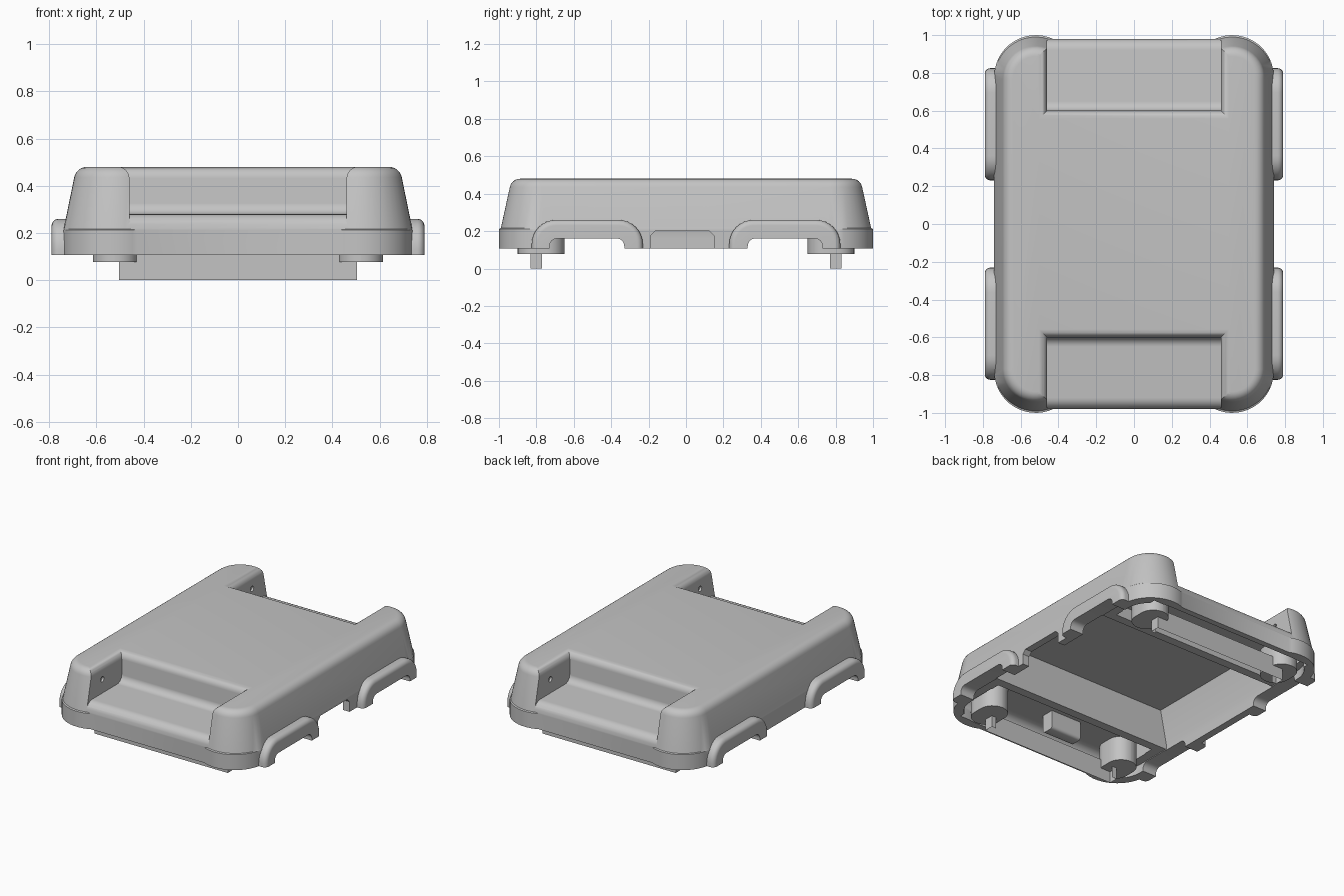
import bpy, bmesh
from math import sin, cos, pi

cube = bpy.data.objects.get("Cube")
if cube:
    bpy.data.objects.remove(cube, do_unlink=True)

grey = bpy.data.materials.new("plain_grey")
grey.use_nodes = True
TONE = (0.55, 0.55, 0.55, 1)
grey.diffuse_color = TONE
for node in grey.node_tree.nodes:
    if node.type == 'BSDF_PRINCIPLED':
        node.inputs["Base Color"].default_value = TONE


def outline(hx, hy, r, n=8, spread=0):
    """Rounded rectangle; spread carries the corner arcs past the ends as bulges."""
    pts = []
    for q, (sx, sy) in enumerate([(1, 1), (-1, 1), (-1, -1), (1, -1)]):
        start = q * pi / 2 - spread * (q % 2)
        for k in range(n + 1):
            a = start + k / n * (pi / 2 + spread)
            pts.append((sx * (hx - r) + r * cos(a), sy * (hy - r) + r * sin(a)))
    return pts


def arc(cx, cy, r, start, end, n=6):
    angles = [(start + (end - start) * k / n) * pi / 180 for k in range(n + 1)]
    return [(cx + r * cos(a), cy + r * sin(a)) for a in angles]


def finish(name, bm):
    me = bpy.data.meshes.new(name)
    bm.to_mesh(me)
    bm.free()
    ob = bpy.data.objects.new(name, me)
    bpy.context.collection.objects.link(ob)
    return ob


def loft(name, rings):
    """Closed solid through rings of equal point count."""
    bm = bmesh.new()
    rows = [[bm.verts.new(p) for p in ring] for ring in rings]
    n = len(rows[0])
    for a, b in zip(rows, rows[1:]):
        for i in range(n):
            j = (i + 1) % n
            bm.faces.new((a[i], a[j], b[j], b[i]))
    bm.faces.new(rows[0][::-1])
    bm.faces.new(rows[-1])
    bmesh.ops.recalc_face_normals(bm, faces=bm.faces)
    return finish(name, bm)


def rect(x0, x1, y0, y1, z):
    return [(x0, y0, z), (x1, y0, z), (x1, y1, z), (x0, y1, z)]


def box(name, x0, x1, y0, y1, z0, z1):
    return loft(name, [rect(x0, x1, y0, y1, z0), rect(x0, x1, y0, y1, z1)])


def prism(name, profile, x0, x1, s=1):
    """Extrude a (y, z) profile along x; s mirrors it front to back."""
    return loft(name, [[(x, s * y, z) for y, z in profile] for x in (x0, x1)])


def activate(ob):
    bpy.ops.object.select_all(action='DESELECT')
    ob.select_set(True)
    bpy.context.view_layer.objects.active = ob


def combine(ob, tool, operation='DIFFERENCE'):
    activate(ob)
    mod = ob.modifiers.new("combine", 'BOOLEAN')
    mod.operation, mod.solver, mod.object = operation, 'EXACT', tool
    bpy.ops.object.modifier_apply(modifier=mod.name)
    bpy.data.objects.remove(tool, do_unlink=True)


def dress(ob):
    ob.data.materials.clear()
    ob.data.materials.append(grey)
    activate(ob)
    bpy.ops.object.shade_smooth_by_angle(angle=0.6)


# Body shell: corner bumpers, a small ledge, tapered walls and a soft top edge
levels = [(0.22, 0.05, 0.78), (0.22, 0.212, 0.78), (0.219, 0.216, 0.771)]
levels += [(r, z, 0.768) for r, z in arc(0.12, 0.425, 0.055, 11.5, 90)]
shell = loft("body_shell", [[(x, y, z) for x, y in outline(0.52 + r, cy + r, r, 14, 0.48)]
                            for r, z, cy in levels])

for s in (-1, 1):
    # End recess, flared at the rim
    steps = [(0, 0.25)] + [(0.05 - e, z) for e, z in arc(0, 0.431, 0.05, 0, 90)] + [(0.05, 0.6)]
    combine(shell, loft("recess", [rect(-0.46 - e, 0.46 + e, s * (0.6 - e), s * 1.3, z)
                                   for e, z in steps]))
    # Nose: filleted shelf with a rounded front lip
    shelf = [(0.55, 0), (0.98, 0)] + arc(0.92, 0.22, 0.06, 0, 90)
    shelf += arc(0.6495, 0.33, 0.05, 270, 180) + [(0.55, 0.33)]
    combine(shell, prism("nose", shelf, -0.52, 0.52, s), 'UNION')

# Wheel-arch flares with rounded outer edges
for sx in (-1, 1):
    for sy in (-1, 1):
        steps = [(0.6, 0)] + [(x, 0.03 - d) for d, x in arc(0, 0.76, 0.03, 0, 90)]
        flare = loft("flare", [[(sx * x, sy * 0.528 + y, 0.11 + z)
                                for y, z in outline(0.297 - d, 0.15 - d, 0.13 - d)]
                               for x, d in steps])
        combine(shell, flare, 'UNION')
combine(shell, box("trim", -2, 2, -2, 2, -1, 0.106))

# Hollow underside: rim, centre bay, end bays and corner towers
combine(shell, loft("rim", [[(x, y, z) for x, y in outline(0.685, 0.94, 0.18)]
                            for z in (0, 0.165)]))
combine(shell, loft("bay", [rect(-w, w, -d, d, z)
                            for w, d, z in ((0.69, 0.51, 0), (0.69, 0.51, 0.2), (0.635, 0.5, 0.42))]))
end_bay = [(0.57, 0), (0.935, 0)] + arc(0.875, 0.185, 0.06, 0, 90) + [(0.57, 0.245)]
for s in (-1, 1):
    combine(shell, prism("end_bay", end_bay, -0.62, 0.62, s))
    for sx in (-1, 1):
        combine(shell, box("tower", sx * 0.49, sx * 0.625, s * 0.63, s * 0.865, 0, 0.41))
        # Wheel openings through the skirt
        combine(shell, loft("opening", [[(sx * x, s * 0.53 + y, 0.06 + z)
                                         for y, z in outline(0.2, 0.1, 0.04)]
                                        for x in (0.5, 0.9)]))
    # Pin holes in the tower sides
    hole = [(s * 0.81 + y, 0.375 + z) for y, z in outline(0.018, 0.018, 0.0179, 3)]
    combine(shell, prism("pin_hole", hole, -0.55, 0.55))

# Notch in the left skirt
notch = [(-0.19, 0), (0.15, 0), (0.15, 0.175), (0.125, 0.2), (-0.165, 0.2), (-0.19, 0.175)]
combine(shell, prism("notch", notch, 0.6, 0.9))
dress(shell)

# Mounting posts, kept clear of the recesses, and open-backed axle bars
for s, end in ((-1, "front"), (1, "back")):
    for sx, side in ((-1, "right"), (1, "left")):
        post = loft(f"{end}_{side}_post", [[(sx * 0.52 + x, s * 0.775 + y, z)
                                            for x, y in outline(0.095, 0.125, 0.094)]
                                           for z in (0.078, 0.42)])
        combine(post, box("clearance", sx * 0.3, sx * 0.475, s * 0.5, s, 0.255, 0.6))
        dress(post)
    bm = bmesh.new()
    path = [(-0.47, 0.77), (-0.505, 0.77), (-0.505, 0.832),
            (0.505, 0.832), (0.505, 0.77), (0.47, 0.77)]
    low, high = [[bm.verts.new((x, s * y, z)) for x, y in path] for z in (0, 0.14)]
    for i in range(5):
        quad = (low[i], low[i + 1], high[i + 1], high[i])
        bm.faces.new(quad if s < 0 else quad[::-1])
    dress(finish(f"{end}_axle_bar", bm))

# Small block inside the front bay
block = [(y - 0.745, 0.19 + z) for y, z in outline(0.045, 0.07, 0.02, 3)]
dress(prism("inner_block", block, -0.155, 0.075))
